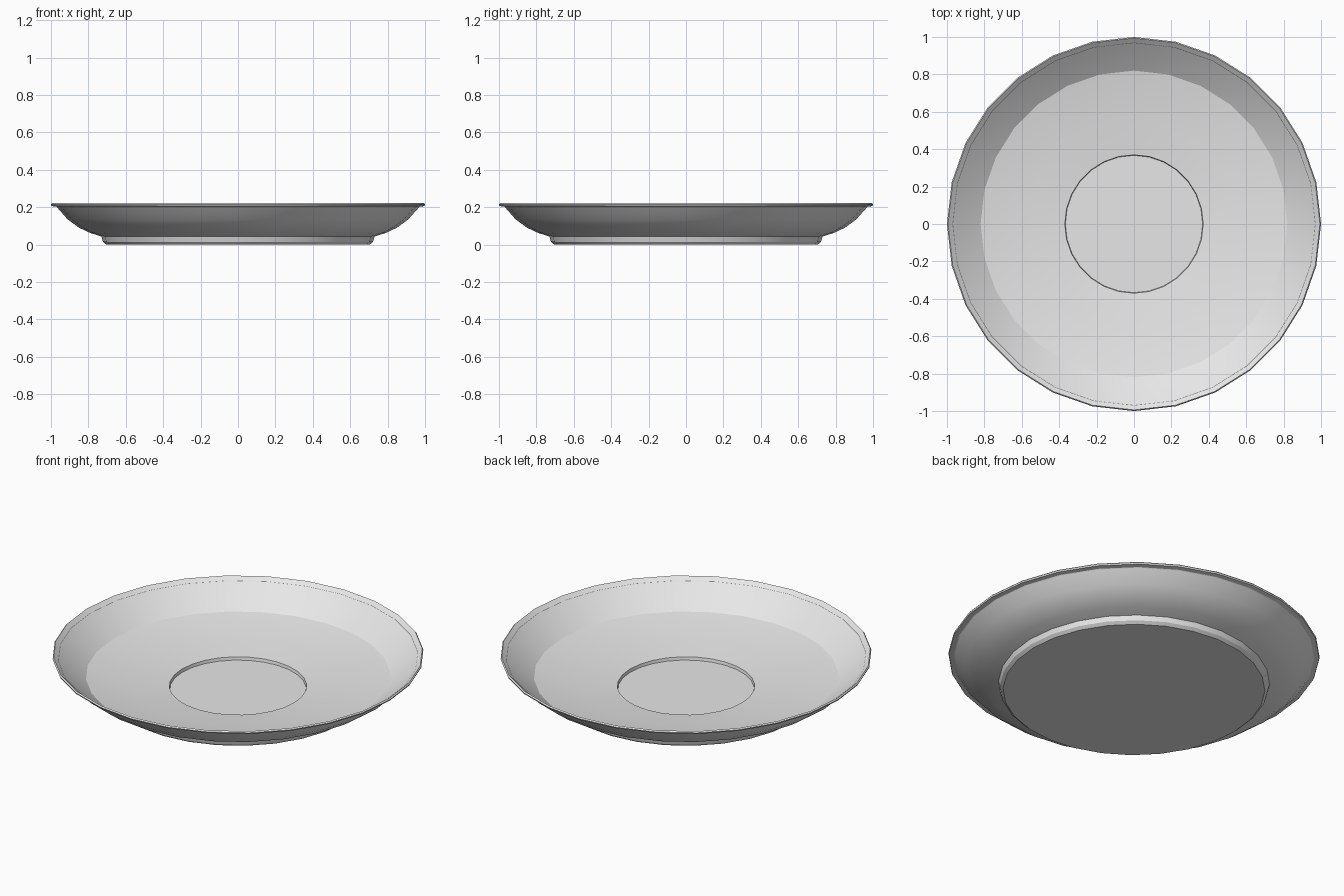
import bpy, bmesh, math

if "Cube" in bpy.data.objects:
    bpy.data.objects.remove(bpy.data.objects["Cube"])

SIDES = 28

# Saucer cross-section (radius, height): underside -> rim -> dish -> cup well
profile = [
    (0.705, 0.0), (0.722, 0.015), (0.73, 0.043),            # foot
    (0.79, 0.062), (0.85, 0.09), (0.91, 0.134), (0.97, 0.202),  # outer wall
    (0.997, 0.206), (1.0, 0.214), (0.994, 0.221),           # rim
    (0.91, 0.152), (0.82, 0.088),                           # inner wall
    (0.70, 0.066), (0.55, 0.047), (0.37, 0.028),            # dish floor
    (0.367, 0.01),                                          # cup well step
]

white = bpy.data.materials.new("light_grey_ceramic")
white.diffuse_color = (0.8, 0.8, 0.8, 1)
white.use_nodes = True
white.node_tree.nodes["Principled BSDF"].inputs["Base Color"].default_value = white.diffuse_color

# Revolve the cross-section
bm = bmesh.new()
rings = []
for r, z in profile:
    rings.append([bm.verts.new((r * math.cos(2 * math.pi * i / SIDES),
                                r * math.sin(2 * math.pi * i / SIDES), z))
                  for i in range(SIDES)])
for a, b in zip(rings, rings[1:]):
    for i in range(SIDES):
        j = (i + 1) % SIDES
        bm.faces.new((a[i], a[j], b[j], b[i]))
bm.faces.new(rings[0][::-1])   # flat base
bm.faces.new(rings[-1])        # flat well floor
bmesh.ops.recalc_face_normals(bm, faces=bm.faces[:])

mesh = bpy.data.meshes.new("saucer")
bm.to_mesh(mesh)
bm.free()
mesh.materials.append(white)
saucer = bpy.data.objects.new("saucer", mesh)
bpy.context.collection.objects.link(saucer)

# Smooth sides with crisp foot, dish and well edges
bpy.context.view_layer.objects.active = saucer
saucer.select_set(True)
bpy.ops.object.shade_smooth_by_angle(angle=math.radians(25))
